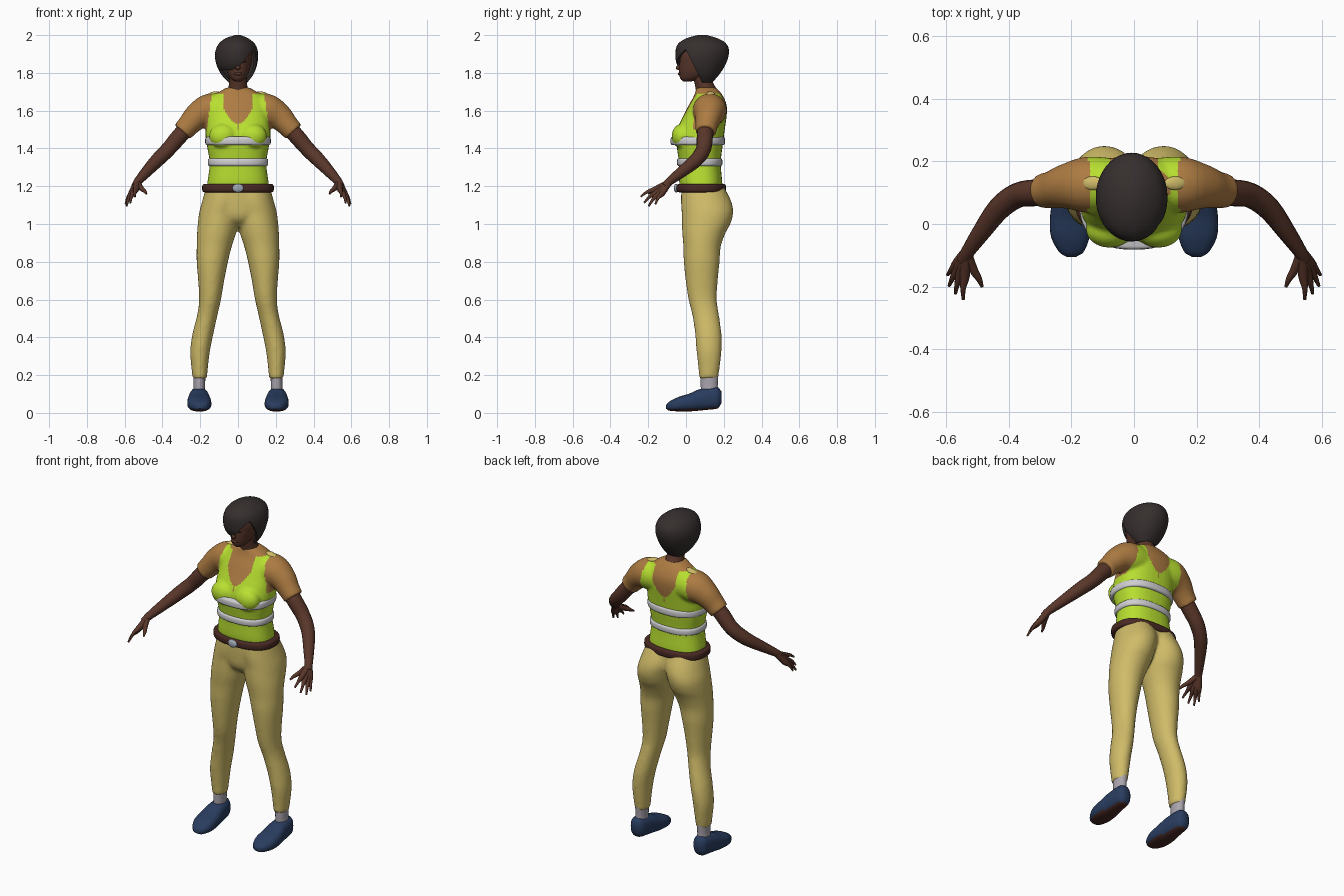
import bpy, bmesh, math
from mathutils import Vector, Matrix

cube = bpy.data.objects.get("Cube")
if cube:
    bpy.data.objects.remove(cube)


def material(name, *rgb):
    m = bpy.data.materials.new(name)
    m.use_nodes = True
    m.diffuse_color = (*rgb, 1)
    m.node_tree.nodes["Principled BSDF"].inputs["Base Color"].default_value = (*rgb, 1)
    return m


KHAKI = material("khaki cloth", .63, .5, .14)
LIME = material("lime vest", .48, .74, .03)
TAN = material("tan shirt", .42, .2, .055)
SKIN = material("brown skin", .1, .037, .023)
LEATHER = material("dark leather", .065, .022, .017)
NAVY = material("navy shoe", .022, .046, .115)
SILVER = material("silver tape", .62, .62, .64)
SOCK = material("grey sock", .4, .37, .42)
HAIR = material("dark hair", .036, .028, .027)
STEEL = material("steel buckle", .35, .4, .47)


def spline(keys, steps):
    """Smoothly interpolate a list of equal-length tuples."""
    keys = [Vector(k) for k in keys]
    out = []
    for i in range(len(keys) - 1):
        a, b = keys[i], keys[i + 1]
        ta = (b - keys[i - 1]) / 2 if i else b - a
        tb = (keys[i + 2] - a) / 2 if i + 2 < len(keys) else b - a
        for s in range(steps):
            t = s / steps
            u = 1 - t
            out.append(a * (u * u * (1 + 2 * t)) + ta * (t * u * u)
                       + b * (t * t * (3 - 2 * t)) - tb * (t * t * u))
    return out + [keys[-1]]


def skin(bm, rings):
    """Bridge rings of points and close both ends."""
    rows = [[bm.verts.new(p) for p in ring] for ring in rings]
    n = len(rows[0])
    for a, b in zip(rows, rows[1:]):
        for i in range(n):
            j = (i + 1) % n
            bm.faces.new((a[i], a[j], b[j], b[i]))
    bm.faces.new(rows[0])
    bm.faces.new(rows[-1])


def oval(n, power):
    for i in range(n):
        a = math.tau * i / n
        c, s = math.cos(a), math.sin(a)
        yield (math.copysign(abs(c) ** (2 / power), c),
               math.copysign(abs(s) ** (2 / power), s))


def stack(bm, keys, n=32, power=2.0, steps=4, axis="z"):
    """Loft ovals from (level, low, high, low, high) keys along z or y."""
    rings = []
    for k in spline([tuple(k) for k in keys], steps):
        level, a0, a1, b0, b1 = k
        ring = []
        for c, s in oval(n, power):
            a = (a0 + a1) / 2 + c * (a1 - a0) / 2
            b = (b0 + b1) / 2 + s * (b1 - b0) / 2
            ring.append((a, b, level) if axis == "z" else (a, level, b))
        rings.append(ring)
    skin(bm, rings)


def tube(bm, keys, n=16, steps=4):
    """Round limb through (x, y, z, radius) keys."""
    pts = spline(keys, steps)
    rings = []
    for i, p in enumerate(pts):
        d = (pts[min(i + 1, len(pts) - 1)] - pts[max(i - 1, 0)]).to_3d()
        q = d.to_track_quat("Z", "Y")
        rings.append([p.to_3d() + q @ Vector((c * p[3], s * p[3], 0)) for c, s in oval(n, 2)])
    skin(bm, rings)


def ball(bm, centre, size, tilt=0):
    m = Matrix.Translation(centre) @ Matrix.Rotation(tilt, 4, "Y") @ Matrix.Diagonal((*size, 1))
    bmesh.ops.create_uvsphere(bm, u_segments=24, v_segments=14, radius=1, matrix=m)


def finish(name, bm, mats, mirror=False, voxel=0, rule=None, thick=0):
    if not thick:
        bmesh.ops.recalc_face_normals(bm, faces=bm.faces)
    me = bpy.data.meshes.new(name)
    bm.to_mesh(me)
    bm.free()
    ob = bpy.data.objects.new(name, me)
    bpy.context.collection.objects.link(ob)
    if mirror:
        ob.modifiers.new("mirror", "MIRROR").use_mirror_merge = False
    if thick:
        s = ob.modifiers.new("thickness", "SOLIDIFY")
        s.thickness, s.offset = thick, -1
    if voxel:
        r = ob.modifiers.new("blend", "REMESH")
        r.mode, r.voxel_size = "VOXEL", voxel
        s = ob.modifiers.new("soften", "SMOOTH")
        s.factor, s.iterations = .5, 5
    bpy.context.view_layer.update()
    ob.data = bpy.data.meshes.new_from_object(ob.evaluated_get(bpy.context.evaluated_depsgraph_get()))
    ob.modifiers.clear()
    ob.data.materials.clear()
    for m in mats:
        ob.data.materials.append(m)
    for p in ob.data.polygons:
        p.material_index = rule(p) if rule else 0
    bpy.ops.object.select_all(action="DESELECT")
    ob.select_set(True)
    bpy.context.view_layer.objects.active = ob
    bpy.ops.object.shade_smooth_by_angle(angle=math.radians(50))
    return ob


# Trousers: one leg mirrored, plus a pelvis to fill the front
bm = bmesh.new()
stack(bm, [(.18, .165, .24, .07, .17), (.25, .158, .248, .064, .18), (.33, .148, .253, .055, .188),
           (.42, .13, .241, .048, .188), (.52, .108, .216, .033, .174), (.6, .09, .206, .013, .163),
           (.7, .073, .211, -.002, .168), (.8, .053, .219, -.012, .178), (.88, .033, .219, -.014, .184),
           (.95, .01, .217, -.02, .208), (1.0, -.002, .213, -.022, .235), (1.06, -.012, .206, -.022, .25),
           (1.12, -.03, .19, -.027, .24), (1.2, -.03, .168, -.022, .2)])
stack(bm, [(.985, -.03, .03, .03, .12), (1.03, -.1, .1, -.015, .17), (1.1, -.16, .16, -.025, .2),
           (1.2, -.165, .165, -.025, .2)], power=2.4)
finish("trousers", bm, [KHAKI], mirror=True, voxel=.011)

# Shirt and vest: torso, bust and sleeves blended, then coloured by region
bm = bmesh.new()
stack(bm, [(1.17, -.165, .165, -.02, .19), (1.22, -.162, .162, -.036, .192), (1.32, -.15, .15, -.037, .184),
           (1.4, -.162, .162, -.048, .192), (1.46, -.172, .172, -.055, .2), (1.52, -.17, .17, -.04, .208),
           (1.58, -.165, .165, -.01, .216), (1.63, -.16, .16, .015, .215), (1.67, -.14, .14, .038, .2),
           (1.7, -.1, .1, .05, .18), (1.722, -.06, .06, .055, .16)], power=2.4)
ball(bm, (.078, -.02, 1.465), (.075, .056, .066))
tube(bm, [(.06, .125, 1.6, .085), (.15, .125, 1.6, .09), (.215, .12, 1.57, .073),
          (.26, .11, 1.525, .06), (.295, .105, 1.487, .055)], 24)


def vest_region(p):
    x, y, z = abs(p.center.x), p.center.y, p.center.z
    if z < 1.5:
        return int(x < .18)
    scoop = .078 * min(1, max(0, (z - 1.53) / .09)) ** .5
    return int(scoop < x < .165 - (z - 1.5) * .14 and z < 1.69)


finish("shirt_and_vest", bm, [TAN, LIME], mirror=True, voxel=.008, rule=vest_region)

# Reflective tape and belt: thin rounded bands around the body
def band(name, z, half, width, front, back, mat):
    bm = bmesh.new()
    keys = []
    for dz, inset in ((-1, .012), (-.75, .002), (0, 0), (.75, .002), (1, .012)):
        keys.append((z + dz * half, inset - width, width - inset, front + inset, back - inset))
    stack(bm, keys, 48, 2.4, 2)
    finish(name, bm, [mat])


band("chest_tape", 1.44, .023, .174, -.082, .207, SILVER)
band("waist_tape", 1.327, .021, .16, -.048, .193, SILVER)
band("belt", 1.19, .022, .19, -.05, .212, LEATHER)

bm = bmesh.new()
ball(bm, (0, -.052, 1.19), (.03, .012, .023))
finish("belt_buckle", bm, [STEEL])

bm = bmesh.new()
ball(bm, (.132, .13, 1.688), (.036, .022, .012), .25)
finish("shoulder_tabs", bm, [KHAKI], mirror=True)

# Arms with hands: fingers fan out from the wrist and merge into a palm
bm = bmesh.new()
tube(bm, [(.25, .108, 1.53, .043), (.31, .1, 1.465, .043), (.37, .092, 1.395, .04), (.43, .05, 1.335, .037),
          (.49, -.03, 1.27, .029), (.53, -.088, 1.225, .022), (.545, -.115, 1.2, .02)])
wrist = Vector((.535, -.09, 1.22))
for tip in ((.545, -.24, 1.145), (.57, -.222, 1.112), (.59, -.197, 1.095), (.595, -.162, 1.105)):
    tip = Vector(tip)
    mid, joint = wrist.lerp(tip, .5), wrist.lerp(tip, .75) + Vector((.003, -.003, .006))
    tube(bm, [(*wrist, .018), (*mid, .016), (*joint, .009), (*tip, .005)], 10, 3)
tube(bm, [(*wrist, .017), (.513, -.145, 1.19, .014), (.495, -.175, 1.175, .01), (.485, -.2, 1.16, .005)], 10, 3)
finish("arms", bm, [SKIN], mirror=True)

# Socks and shoes
bm = bmesh.new()
stack(bm, [(.09, .172, .24, .08, .175), (.14, .174, .236, .078, .168), (.21, .172, .236, .078, .172)])
finish("socks", bm, [SOCK], mirror=True)
bm = bmesh.new()
stack(bm, [(-.105, .185, .215, .022, .042), (-.088, .16, .24, .012, .06), (-.04, .142, .265, .008, .084),
           (.02, .143, .268, .008, .103), (.07, .15, .262, .012, .125), (.13, .158, .256, .018, .135),
           (.168, .168, .248, .024, .135), (.187, .186, .23, .05, .115)], 28, 2.5, 4, "y")
finish("shoes", bm, [NAVY, LEATHER], mirror=True, rule=lambda p: int(p.normal.z < -.75))

# Neck and head
bm = bmesh.new()
tube(bm, [(0, .11, 1.69, .062), (0, .1, 1.725, .05), (0, .085, 1.78, .046), (0, .08, 1.83, .046)], 20)
finish("neck", bm, [SKIN])
bm = bmesh.new()
stack(bm, [(1.755, -.018, .018, -.015, .03), (1.77, -.038, .038, -.03, .08), (1.8, -.056, .056, -.036, .13),
           (1.85, -.07, .07, -.037, .16), (1.9, -.075, .075, -.037, .18), (1.95, -.06, .06, -.01, .17),
           (1.975, -.03, .03, .03, .12)])
ball(bm, (0, -.036, 1.828), (.013, .018, .013))
ball(bm, (0, -.032, 1.843), (.008, .012, .022))
ball(bm, (0, -.034, 1.795), (.022, .009, .008))
finish("head", bm, [SKIN])
bm = bmesh.new()
for y, z, h in ((-.034, 1.86, .005), (-.036, 1.88, .003)):
    ball(bm, (.029, y, z), (.014, .005, h))
finish("eyes_and_brows", bm, [HAIR], mirror=True)

# Hair: bob shell with a face opening under a slanted fringe
bm = bmesh.new()
stack(bm, [(1.75, -.05, .05, .06, .14), (1.79, -.087, .08, 0, .175), (1.84, -.113, .1, -.046, .207),
           (1.9, -.122, .107, -.056, .227), (1.95, -.105, .092, -.045, .217), (1.982, -.068, .056, 0, .17),
           (2.0, -.015, .015, .06, .11)], 40)
bmesh.ops.recalc_face_normals(bm, faces=bm.faces)
for point, normal in (((0, 0, 1.92), (0, 1, .5)), ((-.045, 0, 1.77), (1, 0, -.81)), ((0, 0, 1.815), (0, 0, 1))):
    bmesh.ops.bisect_plane(bm, geom=bm.verts[:] + bm.edges[:] + bm.faces[:], plane_co=point, plane_no=normal)
opening = []
for f in bm.faces:
    c = f.calc_center_median()
    if c.y < (1.92 - c.z) * .5 and (c.x > -.045 + (c.z - 1.77) * .81 or c.z < 1.815):
        opening.append(f)
bmesh.ops.delete(bm, geom=opening, context="FACES")
finish("hair", bm, [HAIR], thick=.014)
